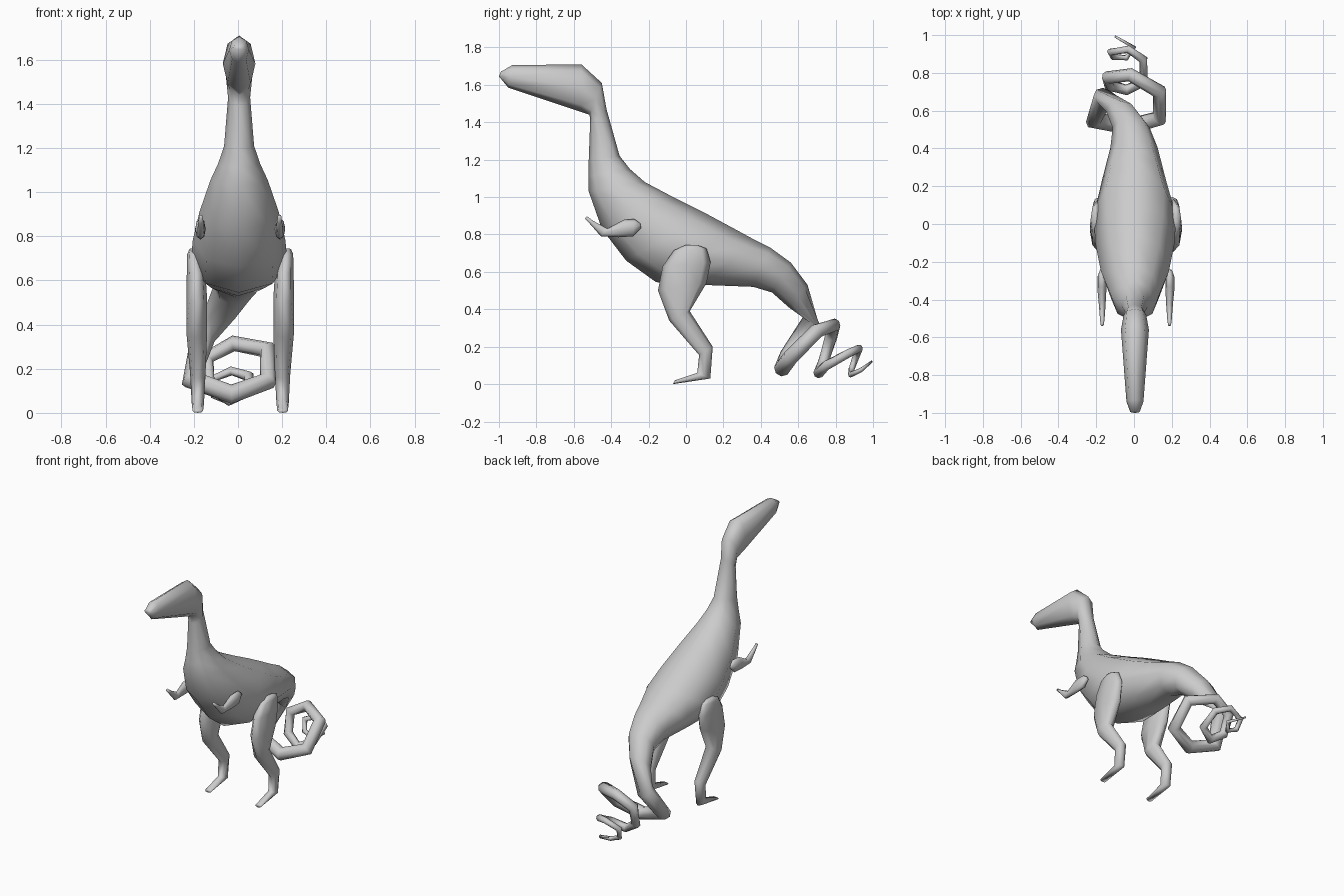
import bpy, bmesh, math
from mathutils import Vector

SIDES = 8
hide = bpy.data.materials.new("grey hide")
hide.diffuse_color = (0.6, 0.6, 0.6, 1)


def oval(c, side, up):
    """Ring of points around c spanned by two half axes."""
    return [c + side * math.cos(a) + up * math.sin(a)
            for a in (2 * math.pi * k / SIDES for k in range(SIDES))]


def slices(rows, dx=0.0):
    """Rows: upper y, z, lower y, z, centre x, half width."""
    out = []
    for y1, z1, y2, z2, x, w in rows:
        a, b = Vector((x + dx, y1, z1)), Vector((x + dx, y2, z2))
        out.append(oval((a + b) / 2, Vector((w, 0, 0)), (a - b) / 2))
    return out


def tube(path, up):
    """Rings along a 3D path of x, y, z, radius."""
    pts = [Vector(p[:3]) for p in path]
    out = []
    for i, p in enumerate(pts):
        before = (p - pts[i - 1]).normalized() if i else Vector()
        after = (pts[i + 1] - p).normalized() if i < len(pts) - 1 else Vector()
        t = (before + after).normalized()
        up = (up - t * up.dot(t)).normalized()
        r = path[i][3]
        out.append(oval(p, t.cross(up) * r, up * r))
    return out


def loft(name, rings, mirror_x=None):
    bm = bmesh.new()
    vs = [[bm.verts.new(p) for p in ring] for ring in rings]
    for a, b in zip(vs, vs[1:]):
        for k in range(SIDES):
            j = (k + 1) % SIDES
            bm.faces.new((a[k], a[j], b[j], b[k]))
    bm.faces.new(vs[0])
    bm.faces.new(vs[-1])
    if mirror_x is not None:
        for v in bm.verts:
            v.co.x = 2 * mirror_x - v.co.x
    bmesh.ops.recalc_face_normals(bm, faces=bm.faces)
    me = bpy.data.meshes.new(name)
    bm.to_mesh(me)
    bm.free()
    me.shade_smooth()
    me.materials.append(hide)
    ob = bpy.data.objects.new(name, me)
    bpy.context.collection.objects.link(ob)


# Head, neck and trunk, from the nose to the tail root
trunk = slices([
    (-0.99, 1.67, -1.00, 1.645, 0.005, 0.025),
    (-0.93, 1.705, -0.95, 1.585, 0.005, 0.045),
    (-0.56, 1.71, -0.56, 1.455, 0.005, 0.074),
    (-0.45, 1.61, -0.515, 1.44, 0.005, 0.06),
    (-0.425, 1.47, -0.513, 1.39, 0.005, 0.05),
    (-0.355, 1.22, -0.52, 1.20, 0.005, 0.068),
    (-0.30, 1.15, -0.52, 1.11, 0.005, 0.095),
    (-0.22, 1.08, -0.52, 1.03, 0.005, 0.13),
    (-0.05, 0.99, -0.45, 0.83, 0.005, 0.18),
    (0.12, 0.905, -0.32, 0.66, 0.005, 0.21),
    (0.25, 0.835, -0.16, 0.545, 0.005, 0.218),
    (0.36, 0.775, 0.10, 0.53, 0.0, 0.17),
    (0.45, 0.73, 0.36, 0.52, 0.0, 0.125),
    (0.56, 0.65, 0.46, 0.49, -0.015, 0.098),
    (0.65, 0.53, 0.55, 0.41, -0.07, 0.08),
])
# Coiled tail continuing from the trunk
tail = tube([
    (-0.16, 0.675, 0.335, 0.055), (-0.21, 0.55, 0.15, 0.05),
    (-0.03, 0.515, 0.085, 0.044), (0.135, 0.56, 0.145, 0.042),
    (0.135, 0.70, 0.285, 0.04), (-0.02, 0.79, 0.315, 0.036),
    (-0.14, 0.775, 0.25, 0.034), (-0.13, 0.735, 0.12, 0.03),
    (-0.04, 0.71, 0.06, 0.029), (0.05, 0.75, 0.10, 0.026),
    (0.05, 0.87, 0.165, 0.024), (-0.03, 0.925, 0.19, 0.021),
    (-0.125, 0.91, 0.15, 0.019), (-0.11, 0.885, 0.08, 0.017),
    (-0.04, 0.88, 0.05, 0.015), (0.0, 0.935, 0.075, 0.012),
    (-0.10, 0.993, 0.12, 0.006)], Vector((0, 0.6, 0.6)))
loft("body", trunk + tail)

# Leg, from the hip to the toe
leg = slices([
    (0.07, 0.74, 0.0, 0.745, 0.215, 0.015),
    (0.11, 0.725, -0.065, 0.715, 0.21, 0.03),
    (0.132, 0.65, -0.125, 0.63, 0.2, 0.042),
    (0.11, 0.54, -0.15, 0.50, 0.197, 0.047),
    (0.02, 0.39, -0.09, 0.34, 0.197, 0.047),
    (0.143, 0.20, 0.07, 0.155, 0.192, 0.035),
    (0.13, 0.03, 0.06, 0.06, 0.192, 0.028),
    (-0.07, 0.0, -0.06, 0.02, 0.192, 0.024),
], 0.01)
# Small arm, from the shoulder to the hand
arm = slices([
    (-0.245, 0.86, -0.24, 0.835, 0.178, 0.012),
    (-0.275, 0.882, -0.285, 0.79, 0.18, 0.024),
    (-0.33, 0.88, -0.36, 0.785, 0.18, 0.024),
    (-0.42, 0.832, -0.455, 0.79, 0.178, 0.017),
    (-0.495, 0.872, -0.515, 0.858, 0.178, 0.012),
    (-0.53, 0.898, -0.54, 0.885, 0.178, 0.008),
], 0.01)
for side, mx in (("right", None), ("left", 0.01)):
    loft(side + "_leg", leg, mx)
    loft(side + "_arm", arm, mx)
